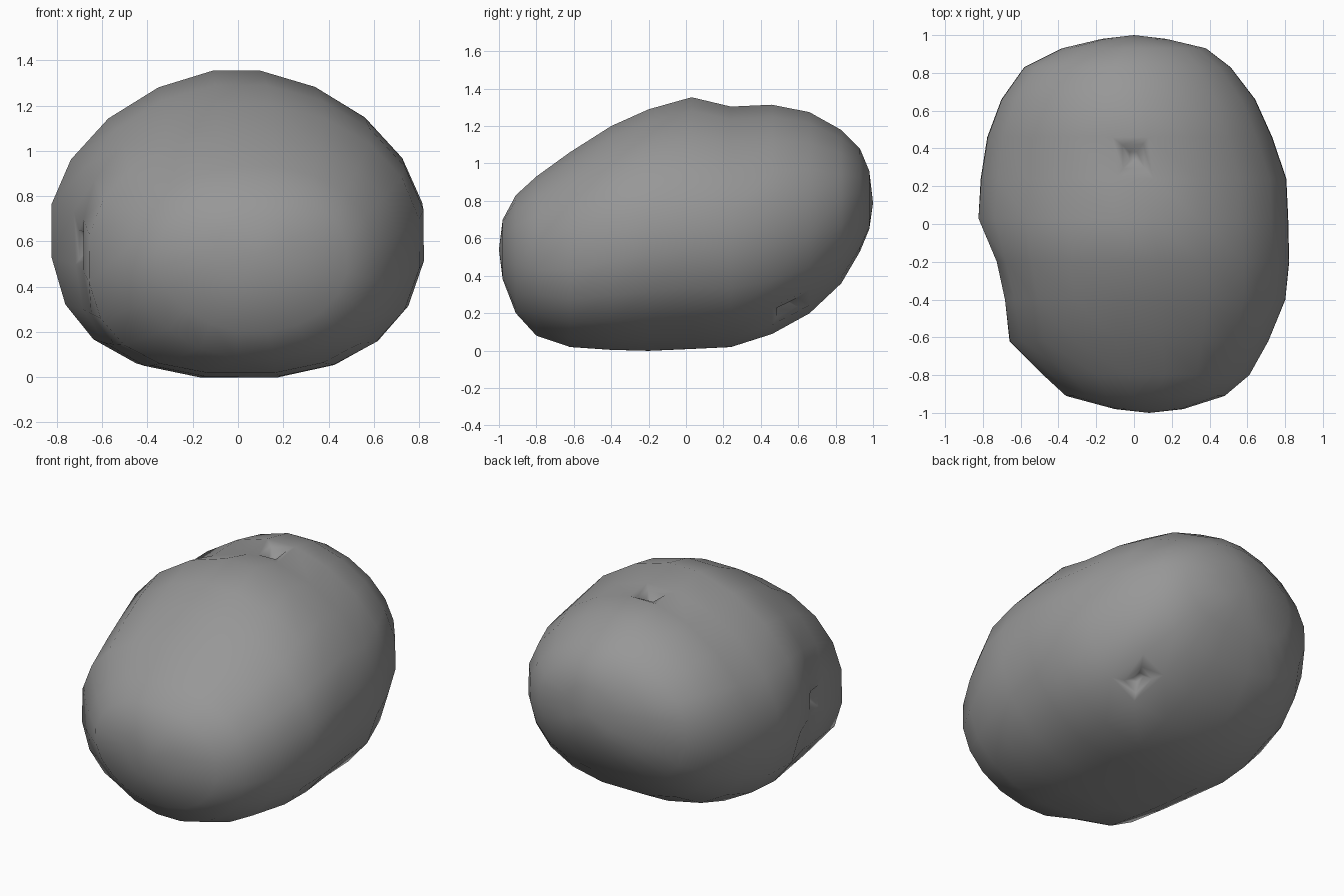
import bpy, bmesh
from math import sin, cos, pi, copysign, exp
from mathutils import Vector

if "Cube" in bpy.data.objects:
    bpy.data.objects.remove(bpy.data.objects["Cube"])

SEG = 20
# cross-sections along the length: y, left x, right x, bottom z, top z
SECTIONS = [
    (-.98, -.10, .26, .38, .70), (-.91, -.36, .48, .20, .83),
    (-.80, -.48, .61, .08, .93), (-.62, -.665, .71, .02, 1.06),
    (-.40, -.75, .80, .005, 1.20), (-.20, -.80, .82, .00, 1.29),
    (.03, -.835, .815, .01, 1.355), (.24, -.81, .805, .02, 1.305),
    (.46, -.775, .73, .09, 1.315), (.66, -.70, .64, .20, 1.275),
    (.83, -.58, .51, .36, 1.18), (.93, -.38, .38, .53, 1.08),
    (.98, -.17, .17, .65, .96),
]


def power(v, p):
    return copysign(abs(v) ** p, v)


def squareness(y, left, upper):
    """Exponent of a section's quarter: 1 is an ellipse, less is squarer."""
    if upper:
        t = min(max((y + .62) / .6, 0), 1)
        return .92 + .18 * t + (.03 if left else 0)
    if y < -.75:
        return 1.1 if left else .95
    return .80 if left or y > .4 else .86


def add_ring(bm, y, xl, xr, zb, zt):
    cx, cz = (xl + xr) / 2, (zb + zt) / 2
    k = 1 / cos(pi / SEG)
    rx, rz = (xr - xl) / 2 * k, (zt - zb) / 2 * k
    ring = []
    for i in range(SEG):
        a = 2 * pi * (i + .5) / SEG
        p = squareness(y, cos(a) < 0, sin(a) > 0)
        co = Vector((cx + rx * power(cos(a), p), y,
                     cz + rz * power(sin(a), p)))
        # broad hollow in the left flank
        if co.x < 0:
            co.x += .10 * exp(-((y + .28) / .22) ** 2 - ((co.z - .57) / .38) ** 2)
        ring.append(bm.verts.new(co))
    return ring


def add_eye(bm, target, radius, depth):
    """Push a small pit into the face nearest to the target."""
    target = Vector(target)
    bm.normal_update()
    face = min(bm.faces, key=lambda f: (f.calc_center_median() - target).length)
    n = face.normal.copy()
    middle = face.calc_center_median()
    shift = target - middle
    base = middle + (shift - n * shift.dot(n)) * .6
    for scale, sink in ((1, .25), (.35, 1)):
        bmesh.ops.inset_individual(bm, faces=[face], thickness=.02)
        c = face.calc_center_median()
        for v in face.verts:
            d = v.co - c
            d = (d - n * d.dot(n)).normalized()
            v.co = base + d * radius * scale - n * depth * sink


# potato body
bm = bmesh.new()
rings = [add_ring(bm, *s) for s in SECTIONS]
for a, b in zip(rings, rings[1:]):
    for i in range(SEG):
        j = (i + 1) % SEG
        bm.faces.new((a[i], a[j], b[j], b[i]))
for ring, tip in ((rings[0], (.08, -1, .54)), (rings[-1], (0, 1, .79))):
    v = bm.verts.new(tip)
    for i in range(SEG):
        bm.faces.new((ring[i], ring[(i + 1) % SEG], v))
bmesh.ops.recalc_face_normals(bm, faces=bm.faces)

# sprouting eyes
add_eye(bm, (0, .36, 1.31), .085, .06)
add_eye(bm, (-.70, -.29, .57), .085, .05)
add_eye(bm, (.43, .55, .19), .08, .06)

mesh = bpy.data.meshes.new("potato")
bm.to_mesh(mesh)
bm.free()
mesh.shade_smooth()
skin = bpy.data.materials.new("skin")
skin.diffuse_color = (.31, .31, .31, 1)
skin.use_nodes = True
skin.node_tree.nodes["Principled BSDF"].inputs["Base Color"].default_value = skin.diffuse_color
mesh.materials.append(skin)
potato = bpy.data.objects.new("potato", mesh)
bpy.context.collection.objects.link(potato)
